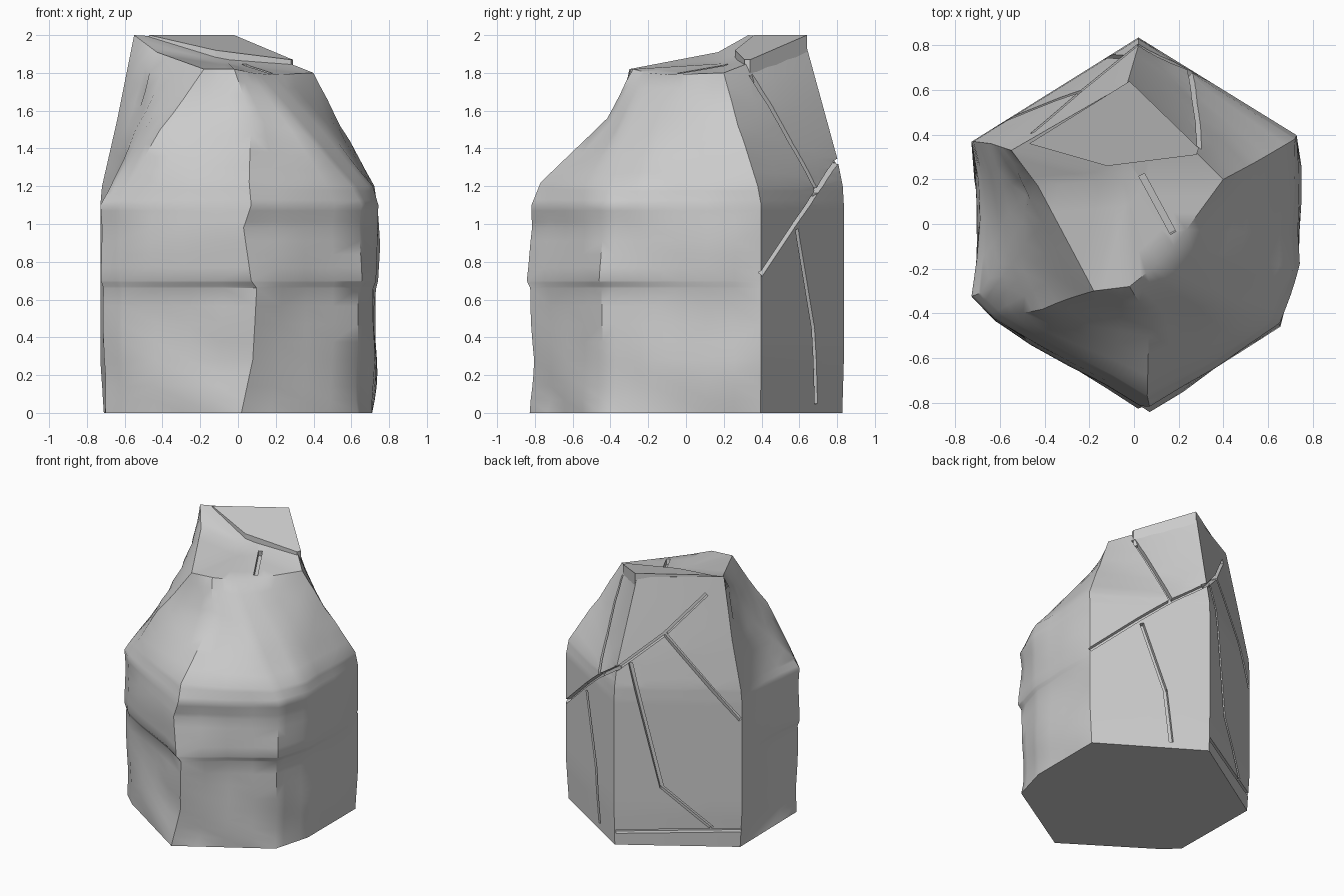
import bpy, bmesh
from mathutils import Vector, noise
from mathutils.bvhtree import BVHTree

if "Cube" in bpy.data.objects:
    bpy.data.objects.remove(bpy.data.objects["Cube"])

# Plan outline corners: back-left, back, back-right, right, front-right, front, front-left, left
PLAN = [(-.74, .37), (.02, .84), (.74, .40), (.74, -.18), (.66, -.46), (.05, -.84), (-.62, -.43), (-.73, -.33)]
# (height, x scale, y scale, sideways shift of the front ridge) of the lower courses
COURSES = [(0, .96, .985, -.03), (.28, .965, .96, .03), (.66, .965, .975, .05),
           (.70, .995, 1, .02), (.98, .985, .965, -.02), (1.1, 1, .975, .02)]
SHOULDER = [(-.72, .37, 1.2), (.02, .83, 1.2), (.72, .38, 1.2), (.71, -.2, 1.2),
            (.60, -.45, 1.2), (.06, -.78, 1.22), (-.58, -.41, 1.2), (-.69, -.31, 1.17)]
SLOPE = [(-.64, .36, 1.55), (.02, .80, 1.35), (.55, .28, 1.52), (.46, -.14, 1.5),
         (.36, -.36, 1.47), (.07, -.43, 1.56), (-.42, -.39, 1.5), (-.58, -.05, 1.5)]
RIM = [(-.55, .33, 2.0), (-.03, .63, 1.97), (.40, .20, 1.80), (.18, -.10, 1.79),
       (.08, -.20, 1.80), (-.02, -.28, 1.82), (-.18, -.30, 1.82), (-.43, .17, 1.91)]


def make_object(name, bm):
    bmesh.ops.recalc_face_normals(bm, faces=bm.faces)
    mesh = bpy.data.meshes.new(name)
    bm.to_mesh(mesh)
    bm.free()
    ob = bpy.data.objects.new(name, mesh)
    bpy.context.collection.objects.link(ob)
    return ob


# Boulder body: lofted courses; the ledge is strongest on the front right
rings = []
for z, sx, sy, shift in COURSES:
    ring = []
    for i, (x, y) in enumerate(PLAN):
        if i < 3:
            kx, ky = (.985, .995) if z > .1 else (.96, .985)
        else:
            pinch = 1 if i in (4, 5) or z < .1 else .6
            kx, ky = 1 - (1 - sx) * pinch, 1 - (1 - sy) * pinch
        ring.append((x * kx + (shift if i == 5 else 0), y * ky, z))
    rings.append(ring)
rings += [SHOULDER, SLOPE, RIM]
bm = bmesh.new()
loops = [[bm.verts.new(p) for p in ring] for ring in rings]
n = len(PLAN)
for a, b in zip(loops, loops[1:]):
    for i in range(n):
        j = (i + 1) % n
        bm.faces.new((a[i], a[j], b[j], b[i]))
bm.faces.new(loops[0][::-1])
peak = bm.verts.new((-.05, .2, 1.85))
for i in range(n):
    bm.faces.new((loops[-1][i], loops[-1][(i + 1) % n], peak))

# Weathered undulation on front and sides, hollow left side; the back stays flat
bmesh.ops.subdivide_edges(bm, edges=bm.edges[:], cuts=3, use_grid_fill=True)
for v in bm.verts:
    if v.co.y < .3 and .01 < v.co.z < 1.75:
        d = Vector((v.co.x, v.co.y, 0)).normalized()
        v.co += d * noise.noise(v.co * 2.8) * .024
        if v.co.x < -.5:
            v.co.x += .035 * max(0, 1 - ((v.co.y - .02) / .3) ** 2)
bmesh.ops.triangulate(bm, faces=bm.faces[:])
tree = BVHTree.FromBMesh(bm)
body = make_object("boulder_body", bm)

# Crack cutters: thin boxes following paths on the surface
cut = bmesh.new()


def groove(points, normal, width=.028, depth=.04):
    for p, q in zip(points, points[1:]):
        along = (q - p).normalized()
        side = along.cross(normal).normalized()
        out = side.cross(along).normalized()
        corners = []
        for end in (p - along * .012, q + along * .012):
            for s, h in ((-1, -depth), (1, -depth), (1, .06), (-1, .06)):
                corners.append(cut.verts.new(end + side * s * width / 2 + out * h))
        for f in ((0, 1, 2, 3), (7, 6, 5, 4), (0, 4, 5, 1), (1, 5, 6, 2), (2, 6, 7, 3), (3, 7, 4, 0)):
            cut.faces.new([corners[k] for k in f])


def wall_crack(corner, path):
    """Path is (fraction from back corner toward the other corner, height)."""
    a, b = Vector((*PLAN[1], 0)), Vector((*corner, 0))
    normal = (b - a).cross(Vector((0, 0, 1))).normalized()
    if normal.y < 0:
        normal = -normal
    pts = []
    for s, z in path:
        start = a.lerp(b, s) + Vector((0, 0, z)) + normal
        hit = tree.ray_cast(start, -normal)[0]
        if hit:
            pts.append(hit)
    groove(pts, normal)


for path in ([(.03, 1.33), (.32, 1.17), (.59, 1.0), (.98, .74)],
             [(.32, 1.17), (.46, 1.5), (.58, 1.78)],
             [(.56, .96), (.37, .45), (.32, .06)]):
    wall_crack(PLAN[2], path)
for path in ([(.03, 1.33), (.39, 1.58), (.7, 1.86)],
             [(.39, 1.58), (.97, .98)],
             [(.13, 1.36), (.37, .45), (.75, .15)],
             [(.03, .1), (.97, .13)]):
    wall_crack(PLAN[0], path)

# Cracks across the top
top_path = [tree.ray_cast(Vector((x, y, 3)), Vector((0, 0, -1)))[0]
            for x, y in ((.04, .21), (.17, -.03))]
groove(top_path, Vector((0, 0, 1)))

cutter = make_object("crack_cutter", cut)
cutter.hide_render = True
mod = body.modifiers.new("cracks", 'BOOLEAN')
mod.operation = 'DIFFERENCE'
mod.object = cutter
mod.solver = 'EXACT'
mod.use_self = True
bpy.context.view_layer.objects.active = body
body.select_set(True)
bpy.ops.object.modifier_apply(modifier=mod.name)
bpy.data.objects.remove(cutter)
bpy.ops.object.shade_smooth_by_angle(angle=.65)

# Tilted slab resting on the summit
bm = bmesh.new()
slab = [(-.47, .36, 2.0), (-.02, .64, 2.0), (.29, .34, 1.87), (.28, .31, 1.87), (-.12, .26, 1.92)]
upper = [bm.verts.new(p) for p in slab]
lower = [bm.verts.new((x, y, z - .13)) for x, y, z in slab]
bm.faces.new(upper)
bm.faces.new(lower[::-1])
for i in range(len(slab)):
    j = (i + 1) % len(slab)
    bm.faces.new((upper[i], lower[i], lower[j], upper[j]))
make_object("summit_slab", bm)
